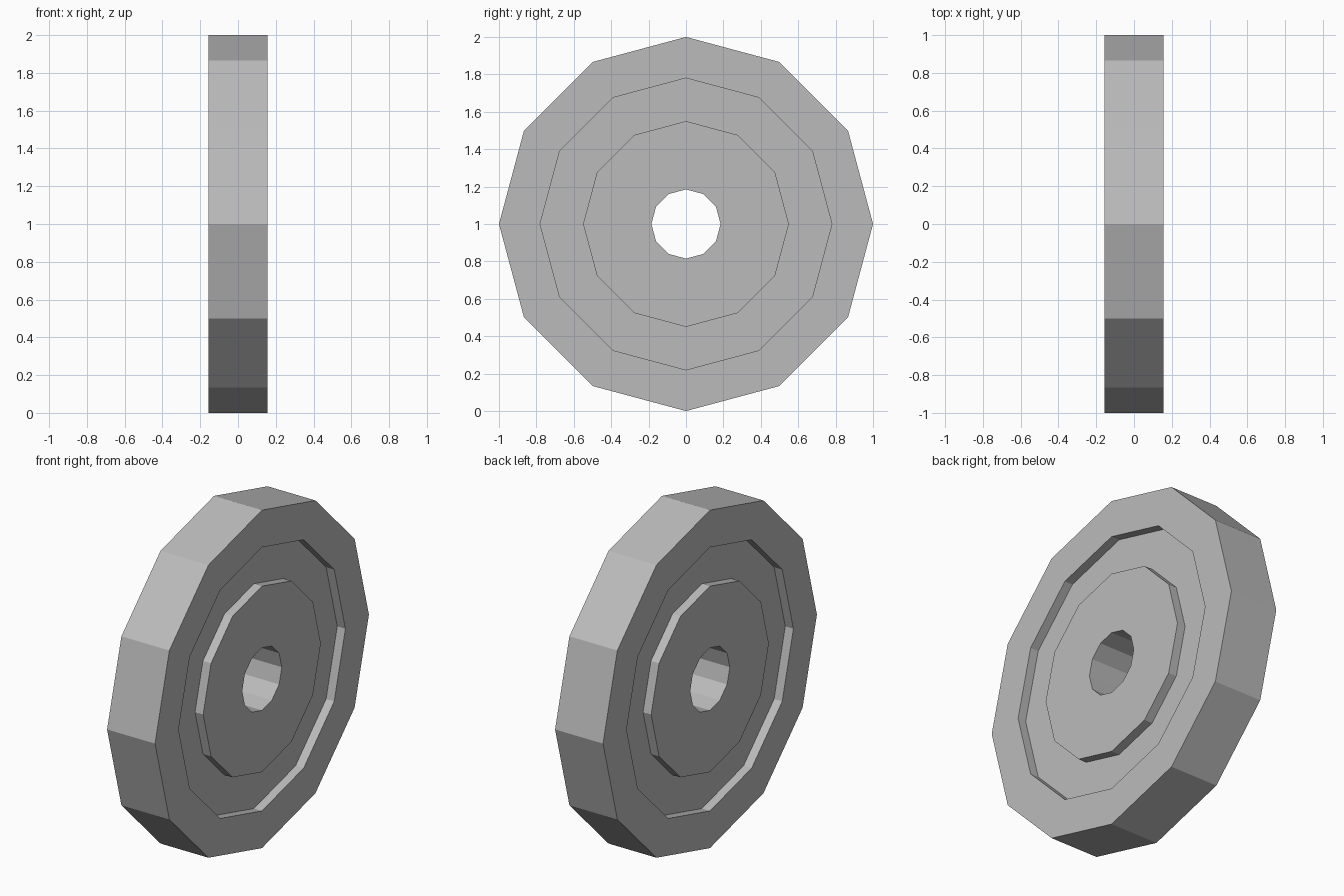
import bpy
import bmesh
from math import pi
from mathutils import Vector

default = bpy.data.objects.get("Cube")
if default:
    bpy.data.objects.remove(default, do_unlink=True)

SIDES = 12
HALF_WIDTH = 0.157
GROOVE_DEPTH = 0.053
RIM, GROOVE_OUTER, GROOVE_INNER, BORE = 1.0, 0.78, 0.55, 0.185

# Plain grey metal
grey = bpy.data.materials.new("grey_metal")
grey.use_nodes = True
colour = (0.5, 0.5, 0.5, 1.0)
grey.diffuse_color = colour
grey.node_tree.nodes["Principled BSDF"].inputs["Base Color"].default_value = colour

# Half cross-section (width, radius) from bore to rim, mirrored to the other side
floor = HALF_WIDTH - GROOVE_DEPTH
half = [(HALF_WIDTH, BORE), (HALF_WIDTH, GROOVE_INNER), (floor, GROOVE_INNER),
        (floor, GROOVE_OUTER), (HALF_WIDTH, GROOVE_OUTER), (HALF_WIDTH, RIM)]
section = half + [(-x, r) for x, r in reversed(half)]

# Revolve the closed section around the axle into a flat-sided wheel
bm = bmesh.new()
verts = [bm.verts.new((x, 0, r)) for x, r in section]
edges = [bm.edges.new((a, b)) for a, b in zip(verts, verts[1:] + verts[:1])]
bmesh.ops.spin(bm, geom=verts + edges, cent=Vector(), axis=Vector((1, 0, 0)),
               angle=2 * pi, steps=SIDES, use_merge=False)
bmesh.ops.remove_doubles(bm, verts=bm.verts, dist=0.0001)
bmesh.ops.recalc_face_normals(bm, faces=bm.faces)

mesh = bpy.data.meshes.new("wheel")
bm.to_mesh(mesh)
bm.free()
mesh.materials.append(grey)
wheel = bpy.data.objects.new("wheel", mesh)
wheel.location.z = RIM
bpy.context.collection.objects.link(wheel)
